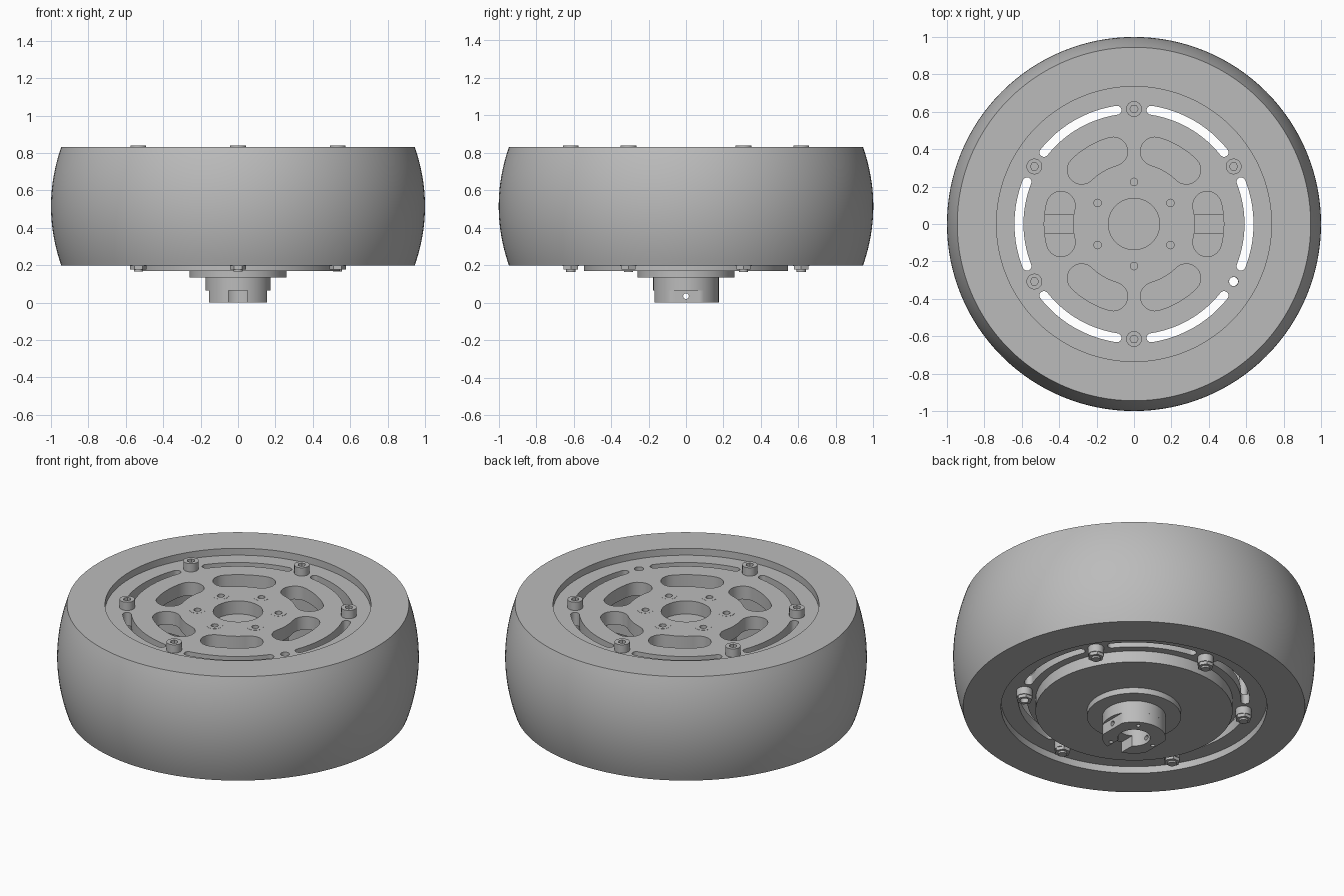
import bpy, bmesh
from math import sin, cos, pi, radians

cube = bpy.data.objects.get("Cube")
if cube:
    bpy.data.objects.remove(cube)

grey = bpy.data.materials.new("neutral grey")
grey.use_nodes = True
grey.diffuse_color = (0.5, 0.5, 0.5, 1)
grey.node_tree.nodes["Principled BSDF"].inputs["Base Color"].default_value = (0.5, 0.5, 0.5, 1)


def polar(r, deg, cx=0, cy=0):
    return cx + r * cos(radians(deg)), cy + r * sin(radians(deg))


def circle(r, cx=0, cy=0, n=96):
    return [polar(r, 360 * i / n, cx, cy) for i in range(n)]


def arc(r, a, b, n, cx=0, cy=0):
    return [polar(r, a + (b - a) * i / n, cx, cy) for i in range(n + 1)]


def kidney(r, w, mid, half):
    """Curved slot with round ends."""
    a, b = mid - half, mid + half
    return (arc(r + w, a, b, 16) + arc(w, b, b + 180, 10, *polar(r, b))[1:-1]
            + arc(r - w, b, a, 16) + arc(w, a + 180, a + 360, 10, *polar(r, a))[1:-1])


def finish(name, bm):
    bmesh.ops.remove_doubles(bm, verts=bm.verts, dist=1e-5)
    bmesh.ops.recalc_face_normals(bm, faces=bm.faces)
    mesh = bpy.data.meshes.new(name)
    bm.to_mesh(mesh)
    bm.free()
    mesh.materials.append(grey)
    ob = bpy.data.objects.new(name, mesh)
    bpy.context.collection.objects.link(ob)
    bpy.ops.object.select_all(action='DESELECT')
    ob.select_set(True)
    bpy.context.view_layer.objects.active = ob
    bpy.ops.object.shade_smooth_by_angle(angle=radians(30))
    return ob


def plate(name, loops, z0, z1):
    """Extrude an outline with holes between two heights."""
    cu = bpy.data.curves.new(name, 'CURVE')
    cu.dimensions = '2D'
    cu.fill_mode = 'BOTH'
    cu.extrude = (z1 - z0) / 2
    for pts in loops:
        sp = cu.splines.new('POLY')
        sp.points.add(len(pts) - 1)
        for p, (x, y) in zip(sp.points, pts):
            p.co = (x, y, 0, 1)
        sp.use_cyclic_u = True
    tmp = bpy.data.objects.new("outline", cu)
    bpy.context.collection.objects.link(tmp)
    mesh = bpy.data.meshes.new_from_object(tmp.evaluated_get(bpy.context.evaluated_depsgraph_get()))
    bm = bmesh.new()
    bm.from_mesh(mesh)
    bpy.data.objects.remove(tmp)
    bpy.data.curves.remove(cu)
    bpy.data.meshes.remove(mesh)
    bmesh.ops.translate(bm, vec=(0, 0, (z0 + z1) / 2), verts=bm.verts)
    return finish(name, bm)


# Tyre: crowned tread over a straight bore
crown = [(0.945 + 0.055 * (1 - t * t), 0.515 + 0.317 * t) for t in [i / 10 - 1 for i in range(21)]]
profile = [(0.735, 0.198)] + crown + [(0.735, 0.832)]
bm = bmesh.new()
vs = [bm.verts.new((r, 0, z)) for r, z in profile]
es = [bm.edges.new((vs[i], vs[(i + 1) % len(vs)])) for i in range(len(vs))]
bmesh.ops.spin(bm, geom=vs + es, cent=(0, 0, 0), axis=(0, 0, 1), angle=2 * pi, steps=128)
finish("tyre", bm)

# Wheel discs with rim slots and bolt holes
bolt_spots = [polar(0.615, 30 + 60 * k) for k in range(6)]
rim_slots = [kidney(0.615, 0.024, 60 * k, 21.5) for k in range(6)]
bolt_holes = [circle(0.025, x, y, 24) for x, y in bolt_spots]
windows = [kidney(0.403, 0.077, 60 * k, 14) for k in range(6)]
screw_spots = [polar(0.225, 30 + 60 * k) for k in range(6)]
plate("top_disc", [circle(0.735, n=128)] + rim_slots + bolt_holes + windows + [circle(0.137)]
      + [circle(0.02, x, y, 20) for x, y in screw_spots], 0.71, 0.79)
plate("bottom_disc", [circle(0.735, n=128), circle(0.54)] + rim_slots + bolt_holes, 0.24, 0.30)

# Flush screw rings around the centre
for i, (x, y) in enumerate(screw_spots):
    plate(f"screw_ring_{i + 1}", [circle(0.045, x, y, 24), circle(0.02, x, y, 20)], 0.76, 0.791)

# Motor can, core and cross bar
plate("motor_base", [circle(0.545)], 0.17, 0.30)
plate("motor_wall", [circle(0.545), circle(0.5)], 0.30, 0.71)
plate("motor_core", [circle(0.28)], 0.30, 0.71)
for s, side in ((1, "left"), (-1, "right")):
    bar = [(s * 0.27, -0.05), (s * 0.51, -0.05), (s * 0.51, 0.05), (s * 0.27, 0.05)]
    plate(f"{side}_cross_bar", [bar], 0.56, 0.66)

# Bolts and nuts; one position is left without its bolt
for i, (x, y) in enumerate(bolt_spots):
    hole = circle(0.024, x, y, 24)
    plate(f"nut_collar_{i + 1}", [circle(0.044, x, y, 32), hole], 0.195, 0.24)
    plate(f"nut_{i + 1}", [circle(0.044, x, y, 6), hole], 0.176, 0.195)
    if i < 5:
        plate(f"bolt_head_{i + 1}", [circle(0.042, x, y, 32), circle(0.022, x, y, 6)], 0.79, 0.84)
        plate(f"bolt_shank_{i + 1}", [circle(0.0245, x, y, 24)], 0.165, 0.805)

# Shaft coupling: flange, collar, and flatted end with a front notch
plate("coupling_flange", [circle(0.26)], 0.135, 0.17)
plate("coupling_collar", [circle(0.175), circle(0.09)], 0.065, 0.135)
outer = [(max(-0.155, min(0.155, x)), y) for x, y in arc(0.175, -73.4, 253.4, 80)]
inner = arc(0.09, 236.3, -56.3, 60)
pins = [circle(0.012, *polar(0.135, a), 16) for a in (60, 180, 300)]
end = plate("coupling_end", [outer + inner] + pins, 0, 0.065)

# Cross hole through the flats
bpy.ops.mesh.primitive_cylinder_add(vertices=24, radius=0.015, depth=0.5,
                                    location=(0, 0, 0.035), rotation=(0, pi / 2, 0))
cutter = bpy.context.object
cutter.name = "cross_hole_cutter"
cutter.data.materials.append(grey)
cutter.hide_render = True
cutter.hide_set(True)
cutter.display_type = 'WIRE'
mod = end.modifiers.new("cross hole", 'BOOLEAN')
mod.operation = 'DIFFERENCE'
mod.solver = 'EXACT'
mod.object = cutter
